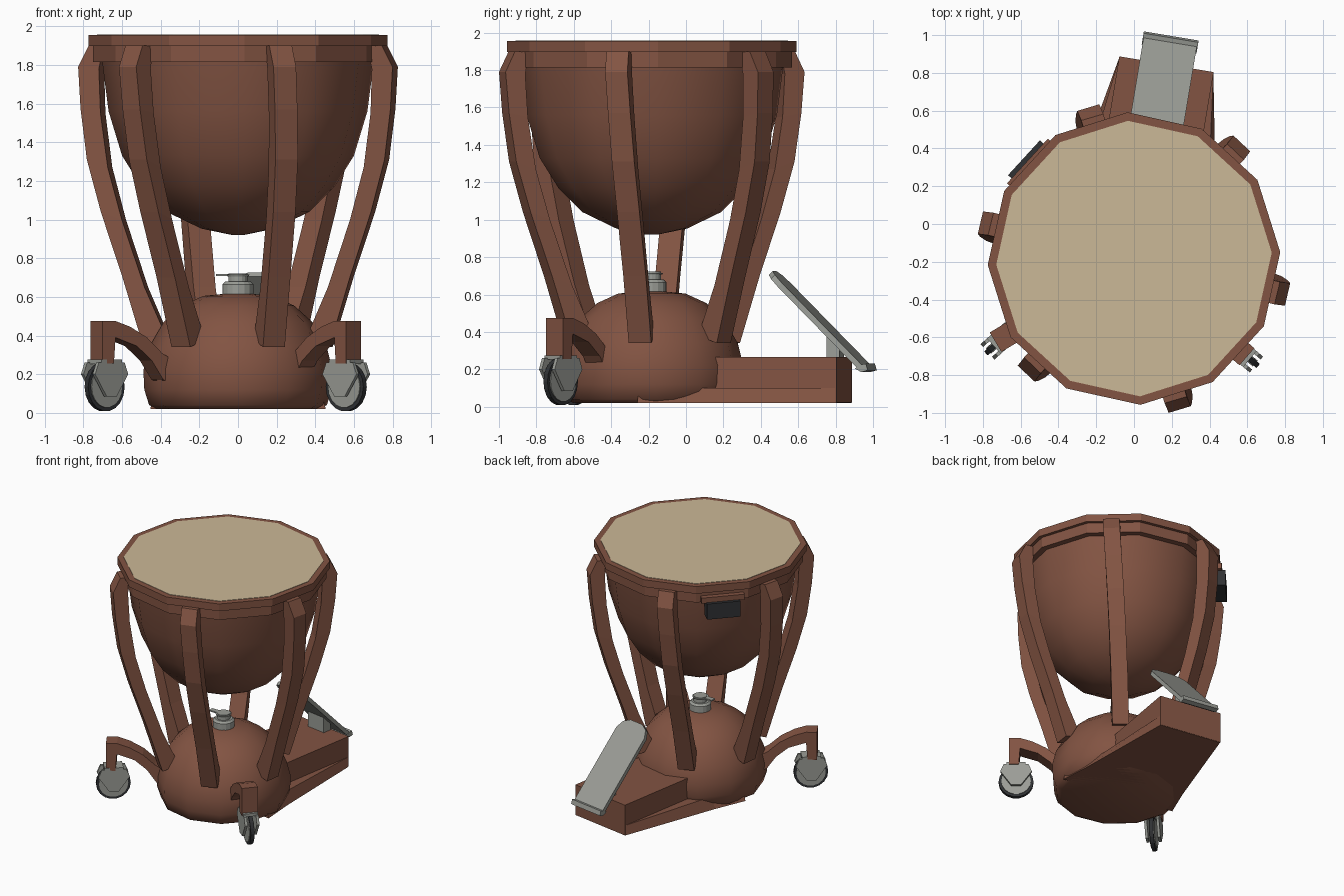
import bpy, bmesh, math
from mathutils import Vector

if "Cube" in bpy.data.objects:
    bpy.data.objects.remove(bpy.data.objects["Cube"])

def mat(name, r, g, b):
    m = bpy.data.materials.new(name)
    m.diffuse_color = (r, g, b, 1)
    m.use_nodes = True
    m.node_tree.nodes["Principled BSDF"].inputs["Base Color"].default_value = m.diffuse_color
    return m

COPPER = mat("copper brown", 0.225, 0.088, 0.055)
SKIN = mat("cream skin", 0.60, 0.48, 0.31)
GREY = mat("grey metal", 0.33, 0.34, 0.31)
BLACK = mat("dark rubber", 0.03, 0.032, 0.035)
CX, CY = 0.0, -0.183          # drum axis

def finish(name, bm, m, smooth=None):
    bmesh.ops.remove_doubles(bm, verts=bm.verts, dist=1e-5)
    bmesh.ops.recalc_face_normals(bm, faces=bm.faces)
    me = bpy.data.meshes.new(name)
    bm.to_mesh(me)
    bm.free()
    me.materials.append(m)
    ob = bpy.data.objects.new(name, me)
    bpy.context.collection.objects.link(ob)
    if smooth:
        bpy.context.view_layer.objects.active = ob
        ob.select_set(True)
        bpy.ops.object.shade_smooth_by_angle(angle=math.radians(smooth))
        ob.select_set(False)
    return ob

def loft(name, rings, m, smooth=None):
    """Skin equal-length point rings, capping both ends."""
    bm = bmesh.new()
    vs = [[bm.verts.new(p) for p in r] for r in rings]
    n = len(vs[0])
    for a, b in zip(vs, vs[1:]):
        for i in range(n):
            bm.faces.new((a[i], a[(i + 1) % n], b[(i + 1) % n], b[i]))
    bm.faces.new(vs[0][::-1])
    bm.faces.new(vs[-1])
    return finish(name, bm, m, smooth)

def lathe(name, prof, m, n=12, rot=2.5, smooth=None):
    rings = [[(CX + r * math.cos(math.radians(rot) + 2 * math.pi * i / n),
               CY + r * math.sin(math.radians(rot) + 2 * math.pi * i / n), z)
              for i in range(n)] for r, z in prof]
    return loft(name, rings, m, smooth)

def frame(ox, oy, deg):
    """Local frame: a = along heading, s = sideways (right), z = up."""
    t = math.radians(deg)
    return lambda a, s, z: Vector((ox + a * math.cos(t) + s * math.sin(t),
                                   oy + a * math.sin(t) - s * math.cos(t), z))

def slab(name, P, prof, s0, s1, m):
    """Side profile (a, z) extruded sideways from s0 to s1."""
    return loft(name, [[P(a, s, z) for a, z in prof] for s in (s0, s1)], m)

def box(name, P, a0, a1, s0, s1, z0, z1, m):
    return slab(name, P, [(a0, z0), (a1, z0), (a1, z1), (a0, z1)], s0, s1, m)

# kettle, collar, hoop and head
lathe("kettle_bowl", [(0.03, 0.92), (0.19, 0.953), (0.37, 1.04), (0.50, 1.17), (0.60, 1.33),
                      (0.67, 1.56), (0.705, 1.83)], COPPER, smooth=50)
lathe("collar", [(0.69, 1.815), (0.75, 1.815), (0.75, 1.90), (0.69, 1.90)], COPPER)
lathe("hoop", [(0.70, 1.897), (0.775, 1.897), (0.775, 1.955), (0.70, 1.955)], COPPER)
lathe("drum_head", [(0.73, 1.95), (0.73, 1.958)], SKIN)

# domed base
lathe("base_dome", [(0.42, 0.02), (0.46, 0.04), (0.485, 0.12), (0.49, 0.22), (0.46, 0.34),
                    (0.385, 0.47), (0.29, 0.555), (0.18, 0.605), (0.03, 0.62)], COPPER, smooth=60)

# knob on top of the base
lathe("knob_foot", [(0.08, 0.60), (0.08, 0.665), (0.065, 0.68)], GREY, 16)
lathe("knob_neck", [(0.05, 0.67), (0.05, 0.722)], GREY, 16)
lathe("knob_plate", [(0.055, 0.706), (0.06, 0.716)], GREY, 16)
box("knob_lever", frame(CX, CY, 180), 0, 0.115, -0.02, 0.02, 0.708, 0.718, GREY)

# six curved struts, slightly twisted toward the base
STRUT = [(0.70, 0.78, 1.90, 1.90), (0.725, 0.835, 1.78, 1.79), (0.715, 0.82, 1.55, 1.57),
         (0.675, 0.785, 1.27, 1.31), (0.60, 0.71, 1.00, 1.04), (0.48, 0.595, 0.65, 0.70),
         (0.36, 0.485, 0.38, 0.34)]
for k in range(6):
    rings = []
    for i, (r0, r1, z0, z1) in enumerate(STRUT):
        twist = 6 * (1.88 - z1) / 1.54
        P = frame(CX, CY, -13.5 + 60 * k + twist)
        w = 0.061
        rings.append([P(r0, -w, z0), P(r1, -w, z1), P(r1, w, z1), P(r0, w, z0)])
    loft(f"strut_{k + 1}", rings, COPPER)

# pedal housing with flared skirt
P = frame(CX, CY, 80.5)
box("pedal_housing", P, 0.1, 1.043, -0.253, 0.253, 0.022, 0.265, COPPER)
foot = [(0.0, 0.46), (0.25, 0.40), (1.04, 0.252)]
top = [(0.0, 0.44), (0.25, 0.35), (1.04, 0.252)]
loft("pedal_skirt", [[P(a, s, z) for a, s in prof] + [P(a, -s, z) for a, s in prof[::-1]]
                     for prof, z in ((foot, 0.02), (top, 0.1))], COPPER)

# pedal plate with rounded toe, heel lip and bracket
A, B = (1.16, 0.205), (0.655, 0.715)
L = math.hypot(B[0] - A[0], B[1] - A[1])
da, dz = (B[0] - A[0]) / L, (B[1] - A[1]) / L
outline = [(0, 0.143), (L - 0.09, 0.143), (L - 0.03, 0.115), (L, 0.06)]
outline += [(t, -s) for t, s in outline[::-1]]
loft("pedal_plate", [[P(A[0] + da * t + h * dz, s, A[1] + dz * t - h * da) for t, s in outline]
                     for h in (-0.015, 0.015)], GREY)
slab("pedal_heel_lip", P, [(1.125, 0.205), (1.16, 0.185), (1.195, 0.195), (1.185, 0.23), (1.16, 0.225)],
     -0.147, 0.147, GREY)
slab("pedal_bracket", P, [(0.96, 0.26), (1.03, 0.26), (1.03, 0.33), (0.96, 0.40)], -0.08, 0.08, GREY)

# casters on arched arms
def disc(name, P, r, half, m, zc=0.135):
    slab(name, P, [(r * math.cos(i * math.pi / 9), zc + r * math.sin(i * math.pi / 9))
                   for i in range(18)], -half, half, m)

ARM = [(-0.05, 0.255), (-0.05, 0.475), (0.03, 0.475), (0.12, 0.445), (0.22, 0.39), (0.31, 0.31),
       (0.42, 0.25), (0.42, 0.15), (0.32, 0.17), (0.25, 0.27), (0.16, 0.345), (0.03, 0.39), (0.02, 0.255)]
for side, x, y, head in (("left", -0.69, -0.60, 222), ("right", 0.56, -0.67, 320)):
    inward = math.degrees(math.atan2(CY - y, CX - x))
    slab(f"{side}_caster_arm", frame(x, y, inward), ARM, -0.06, 0.06, COPPER)
    W = frame(x, y, head)
    disc(f"{side}_caster_tyre", W, 0.127, 0.014, BLACK)
    disc(f"{side}_caster_hub", W, 0.108, 0.02, GREY)
    for n, s in (("inner", -0.055), ("outer", 0.035)):
        slab(f"{side}_caster_fork_{n}", W,
             [(-0.09, 0.26), (-0.115, 0.20), (-0.035, 0.085), (0.035, 0.085), (0.115, 0.20), (0.09, 0.26)],
             s, s + 0.02, GREY)
    box(f"{side}_caster_crown", W, -0.07, 0.07, -0.055, 0.055, 0.252, 0.275, GREY)

# tuning gauge under the hoop
G = frame(CX, CY, 137.5)
box("gauge_bracket", G, 0.68, 0.765, -0.16, 0.16, 1.82, 1.865, COPPER)
box("gauge_box", G, 0.70, 0.79, -0.125, 0.125, 1.70, 1.825, BLACK)
